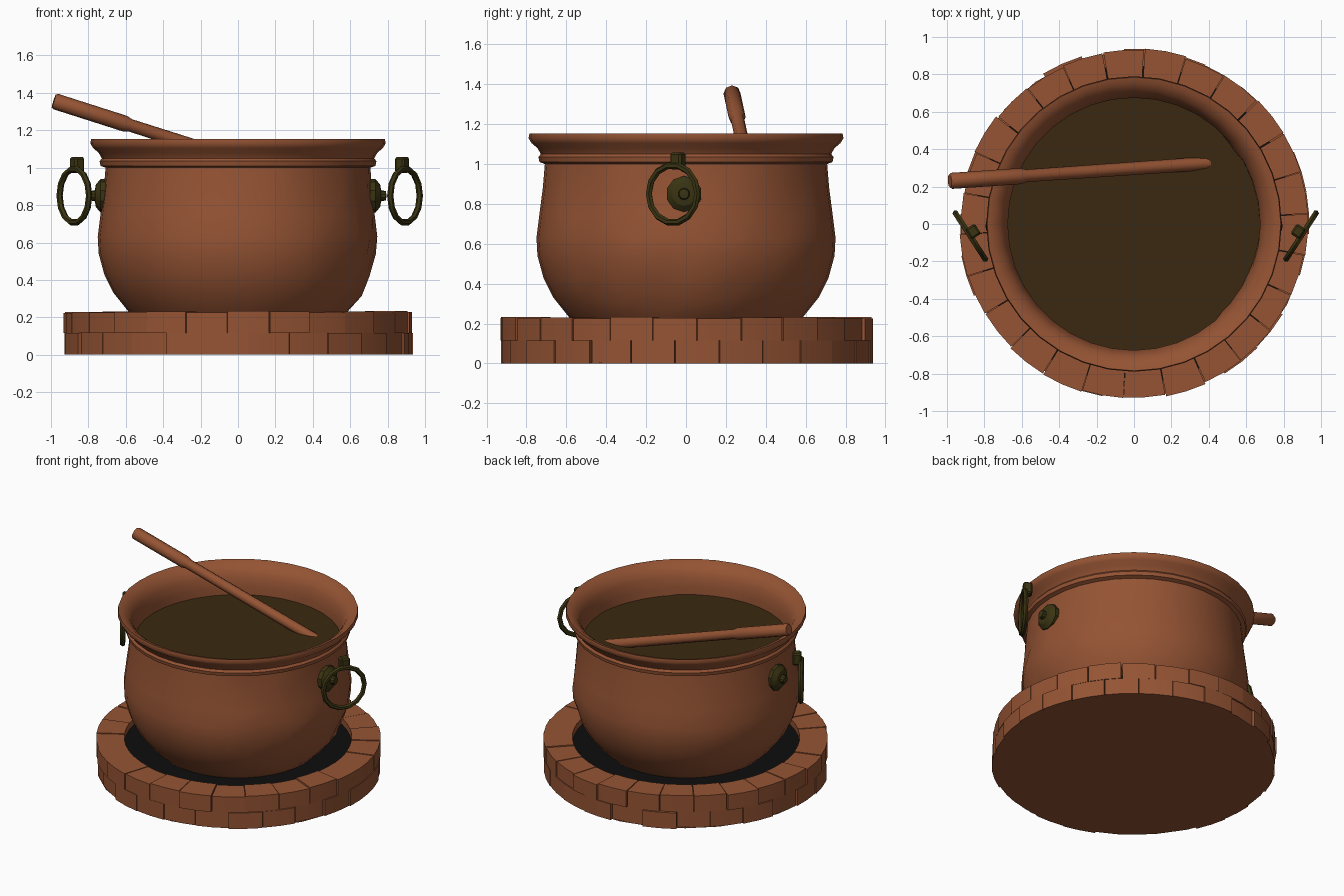
import bpy, bmesh, math, random
from mathutils import Vector, Matrix

if "Cube" in bpy.data.objects:
    bpy.data.objects.remove(bpy.data.objects["Cube"])
random.seed(4)

def mat(name, rgb):
    m = bpy.data.materials.new(name)
    m.diffuse_color = (*rgb, 1)
    m.use_nodes = True
    m.node_tree.nodes["Principled BSDF"].inputs["Base Color"].default_value = m.diffuse_color
    return m

COPPER = mat("copper brown", (0.30, 0.088, 0.034))
OLIVE = mat("dark olive metal", (0.042, 0.034, 0.006))
BROTH = mat("dark broth", (0.042, 0.022, 0.005))
SOOT = mat("soot black", (0.004, 0.004, 0.004))

def finish(name, bm, material, angle=40):
    bmesh.ops.recalc_face_normals(bm, faces=bm.faces)
    me = bpy.data.meshes.new(name)
    bm.to_mesh(me)
    bm.free()
    ob = bpy.data.objects.new(name, me)
    bpy.context.collection.objects.link(ob)
    me.materials.append(material)
    bpy.ops.object.select_all(action='DESELECT')
    ob.select_set(True)
    bpy.context.view_layer.objects.active = ob
    bpy.ops.object.shade_smooth_by_angle(angle=math.radians(angle))
    return ob

def lathe(bm, profile, n, move=Matrix()):
    """Spin (radius, z) points about z; radius 0 becomes a pole."""
    rings = []
    for r, z in profile:
        if r == 0:
            rings.append([bm.verts.new(move @ Vector((0, 0, z)))] * n)
        else:
            rings.append([bm.verts.new(move @ Vector((r * math.cos(t), r * math.sin(t), z)))
                          for t in (2 * math.pi * i / n for i in range(n))])
    for a, b in zip(rings, rings[1:]):
        for i in range(n):
            j = (i + 1) % n
            vs = list(dict.fromkeys((a[i], a[j], b[j], b[i])))
            if len(vs) > 2:
                bm.faces.new(vs)

def torus(bm, major, minor, n, k, move):
    rings = []
    for i in range(n):
        t = 2 * math.pi * i / n
        rings.append([bm.verts.new(move @ Vector((
            (major + minor * math.cos(p)) * math.cos(t),
            (major + minor * math.cos(p)) * math.sin(t), minor * math.sin(p))))
            for p in (2 * math.pi * j / k for j in range(k))])
    for i in range(n):
        a, b = rings[i], rings[(i + 1) % n]
        for j in range(k):
            bm.faces.new((a[j], b[j], b[(j + 1) % k], a[(j + 1) % k]))

# Cauldron: belly, beaded neck, flared lip and inner wall
bm = bmesh.new()
lathe(bm, [(0, 0.13), (0.50, 0.15), (0.585, 0.23), (0.665, 0.33), (0.715, 0.43),
           (0.745, 0.54), (0.75, 0.63), (0.735, 0.75), (0.718, 0.88), (0.708, 1.0),
           (0.735, 1.01), (0.74, 1.035), (0.728, 1.05), (0.745, 1.08), (0.775, 1.105),
           (0.79, 1.13), (0.785, 1.153), (0.755, 1.145), (0.715, 1.115), (0.69, 1.07),
           (0.675, 1.0), (0.675, 0.9)], 36)
# hammered dents on the right-hand side
for v in bm.verts:
    if v.co.x > 0.45 and 0.25 < v.co.z < 0.95:
        f = 1 - random.uniform(0, 0.022)
        v.co.x *= f
        v.co.y *= f
        v.co.z += random.uniform(-0.02, 0.02)
finish("cauldron", bm, COPPER, 45)

# Broth surface
bm = bmesh.new()
lathe(bm, [(0, 0.945), (0.69, 0.945)], 24)
for f in bm.faces:
    f.normal_update()
finish("broth", bm, BROTH)

# Hearth: two staggered courses of worn stones
bm = bmesh.new()
N = 26
for row, (z0, z1) in enumerate([(0.0, 0.115), (0.115, 0.23)]):
    for i in range(N):
        mid = 2 * math.pi * (i + 0.5 * row + 0.25) / N
        half = math.pi / N * random.uniform(0.96, 1.0)
        ro = 0.93 + random.uniform(-0.012, 0.01)
        zt = z1 + (random.uniform(-0.006, 0.004) if row else 0)
        grid = []
        for z in (z0, zt):
            for r in (0.745, ro):
                for s in (-1, 0, 1):
                    t = mid + s * half
                    grid.append(bm.verts.new((r * math.cos(t), r * math.sin(t), z)))
        lo_in, lo_out, hi_in, hi_out = (grid[k:k + 3] for k in (0, 3, 6, 9))
        new = []
        for a, b in ((lo_in, lo_out), (lo_out, hi_out), (hi_out, hi_in), (hi_in, lo_in)):
            for k in (0, 1):
                new.append(bm.faces.new((a[k], a[k + 1], b[k + 1], b[k])))
        for k in (0, 2):
            new.append(bm.faces.new((lo_in[k], lo_out[k], hi_out[k], hi_in[k])))
        edges = {e for f in new for e in f.edges if e.verts[0] in hi_out or e.verts[1] in hi_out}
        edges = [e for e in edges if len(e.link_faces) == 2
                 and e.calc_face_angle(0) > 0.8]
        bmesh.ops.bevel(bm, geom=edges, offset=0.013, segments=1, affect='EDGES')
finish("hearth_stones", bm, COPPER, 50)

# Base plate under the hearth, and the soot bed inside it
bm = bmesh.new()
lathe(bm, [(0, 0.0), (0.925, 0.0), (0.925, 0.004), (0, 0.004)], N)
finish("base_plate", bm, COPPER)
bm = bmesh.new()
lathe(bm, [(0, 0.01), (0.85, 0.01), (0.85, 0.18), (0, 0.18)], 36)
# keep the soot bed below the stone tops
finish("soot_bed", bm, SOOT)

# Ring handles: boss on the pot wall, hanging ring and top clasp
for side, name, cx in ((1, "right", 0.893), (-1, "left", 0.875)):
    bm = bmesh.new()
    out = Matrix.Translation((side * 0.705, -0.01, 0.85)) @ Matrix.Rotation(side * math.pi / 2, 4, 'Y')
    lathe(bm, [(0, 0), (0.09, 0), (0.09, 0.03), (0.06, 0.055), (0.03, 0.06), (0.025, 0.085), (0, 0.09)], 10, out)
    finish(name + "_handle_boss", bm, OLIVE, 30)
    turn = side * math.radians(57)
    place = Matrix.Translation((side * cx, -0.065, 0.85)) @ Matrix.Rotation(turn if side > 0 else math.pi + turn, 4, 'Z')
    bm = bmesh.new()
    torus(bm, 0.145, 0.017, 14, 6, place @ Matrix.Rotation(math.pi / 2, 4, 'X'))
    finish(name + "_handle_ring", bm, OLIVE, 40)
    bm = bmesh.new()
    bmesh.ops.create_cube(bm, size=1, matrix=Matrix.Translation((side * (cx - 0.015), -0.04, 1.015))
                          @ Matrix.Rotation(turn, 4, 'Z') @ Matrix.Diagonal((0.065, 0.06, 0.085, 1)))
    bmesh.ops.bevel(bm, geom=bm.edges[:], offset=0.01, segments=1, affect='EDGES')
    finish(name + "_handle_clasp", bm, OLIVE, 30)

# Stirring spoon: thick grip, thinner shaft dipping into the broth
a, b = Vector((-0.985, 0.23, 1.357)), Vector((0.40, 0.325, 0.915))
L = (b - a).length
move = Matrix.Translation(a) @ (b - a).to_track_quat('Z', 'Y').to_matrix().to_4x4()
bm = bmesh.new()
lathe(bm, [(0, 0), (0.036, 0), (0.043, 0.012), (0.043, 0.40), (0.034, 0.43), (0.036, L), (0, L)], 8, move)
finish("stirring_spoon", bm, COPPER, 50)
